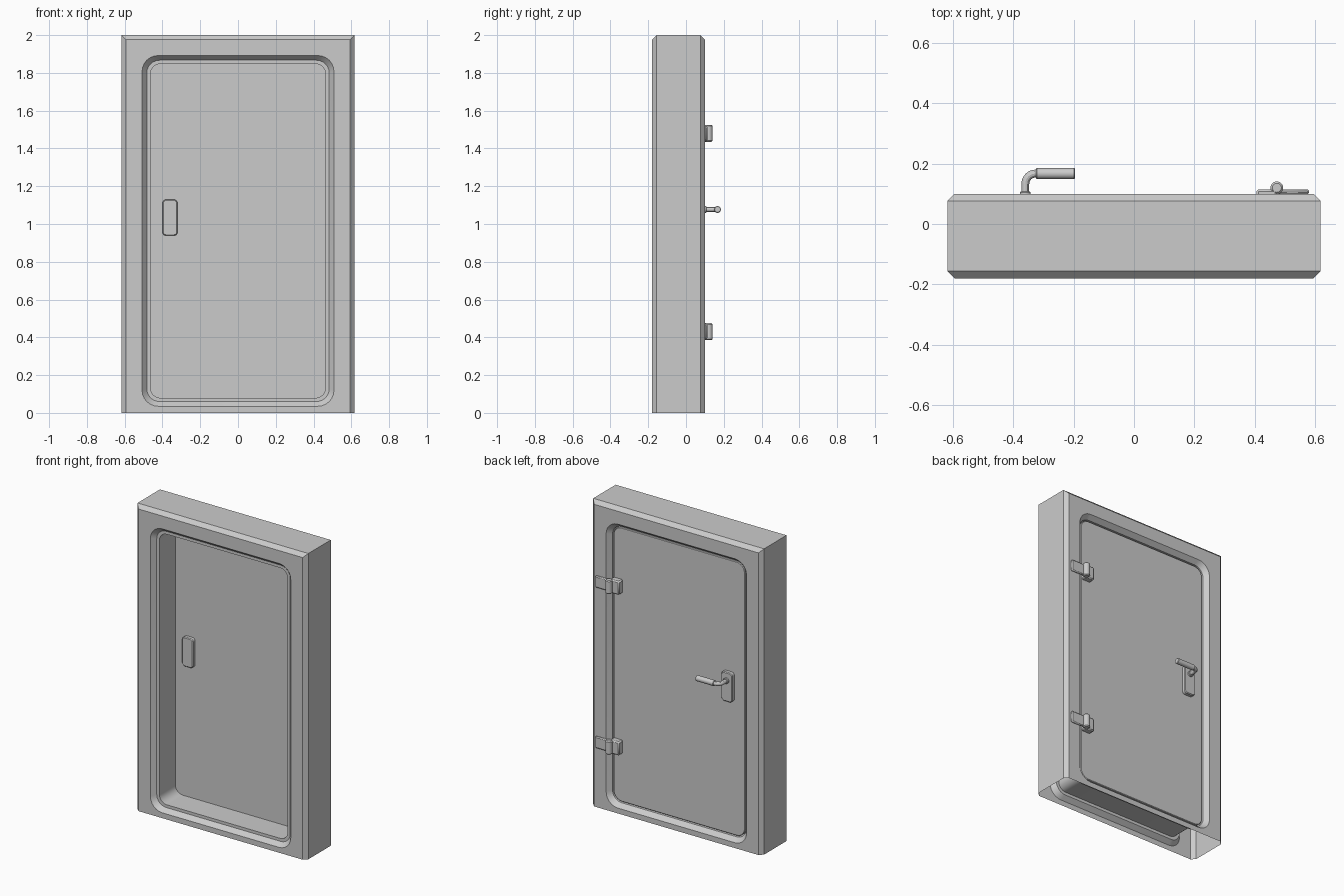
import bpy, bmesh, math
from mathutils import Vector

cube = bpy.data.objects.get("Cube")
if cube:
    bpy.data.objects.remove(cube, do_unlink=True)

GRAY = (0.6, 0.6, 0.6, 1)
mat = bpy.data.materials.new("plain_gray")
mat.use_nodes = True
mat.diffuse_color = GRAY
mat.node_tree.nodes["Principled BSDF"].inputs["Base Color"].default_value = GRAY


def finish(obj, bevel=0):
    """Give the object its material, an optional chamfer and smooth shading."""
    obj.data.materials.clear()
    obj.data.materials.append(mat)
    bpy.ops.object.select_all(action="DESELECT")
    obj.select_set(True)
    bpy.context.view_layer.objects.active = obj
    if bevel:
        mod = obj.modifiers.new("chamfer", "BEVEL")
        mod.width, mod.segments = bevel, 1
        mod.limit_method, mod.angle_limit = "ANGLE", math.radians(40)
    bpy.ops.object.shade_smooth_by_angle(angle=math.radians(30))
    return obj


def add_mesh(name, bm, bevel=0):
    mesh = bpy.data.meshes.new(name)
    bm.to_mesh(mesh)
    bm.free()
    obj = bpy.data.objects.new(name, mesh)
    bpy.context.collection.objects.link(obj)
    return finish(obj, bevel)


def rounded_rect(cx, half, z0, z1, r, y, steps=6):
    """Outline in the xz plane; zero radius stacks the corner points."""
    pts = []
    corners = [(1, z1 - r), (-1, z1 - r), (-1, z0 + r), (1, z0 + r)]
    for quarter, (side, cz) in enumerate(corners):
        for i in range(steps + 1):
            a = math.pi / 2 * (quarter + i / steps)
            pts.append((cx + side * (half - r) + r * math.cos(a), y, cz + r * math.sin(a)))
    return pts


def loft(rings, closed=False):
    """Join equal outlines; either loop back to the first or cap both ends."""
    bm = bmesh.new()
    loops = [[bm.verts.new(p) for p in ring] for ring in rings]
    n = len(loops[0])
    pairs = list(zip(loops, loops[1:]))
    if closed:
        pairs.append((loops[-1], loops[0]))
    else:
        bm.faces.new(loops[0])
        bm.faces.new(loops[-1])
    for a, b in pairs:
        for i in range(n):
            j = (i + 1) % n
            bm.faces.new((a[i], a[j], b[j], b[i]))
    bmesh.ops.remove_doubles(bm, verts=bm.verts, dist=0.0001)
    bmesh.ops.recalc_face_normals(bm, faces=bm.faces)
    return bm


def slab(name, cx, half, z0, z1, r, y_in, y_out, edge):
    """Rounded plate with a chamfered rim on its y_out side."""
    d = math.copysign(edge, y_out - y_in)
    return add_mesh(name, loft([
        rounded_rect(cx, half, z0, z1, r, y_in),
        rounded_rect(cx, half, z0, z1, r, y_out - d),
        rounded_rect(cx, half - edge, z0 + edge, z1 - edge, r - edge, y_out)]))


def box(name, x0, x1, y0, y1, z0, z1, bevel):
    bm = bmesh.new()
    bmesh.ops.create_cube(bm, size=1)
    for v in bm.verts:
        v.co = ((x0 + x1) / 2 + v.co.x * (x1 - x0),
                (y0 + y1) / 2 + v.co.y * (y1 - y0),
                (z0 + z1) / 2 + v.co.z * (z1 - z0))
    return add_mesh(name, bm, bevel)


def rod(name, start, end, r, bevel=0):
    start, end = Vector(start), Vector(end)
    bm = bmesh.new()
    bmesh.ops.create_cone(bm, cap_ends=True, segments=24, radius1=r, radius2=r,
                          depth=(end - start).length)
    turn = (end - start).to_track_quat("Z", "Y")
    for v in bm.verts:
        v.co = turn @ v.co + (start + end) / 2
    return add_mesh(name, bm, bevel)


# Frame: chamfered outside, stepped opening, open underneath
FRONT, BACK, EDGE, W = -0.18, 0.10, 0.024, 0.618
DOOR_FRONT, DOOR_BACK = 0.015, 0.07


def outer(inset, y):
    return rounded_rect(0, W - inset, 0, 2 - inset, 0, y)


def opening(inset, y):
    return rounded_rect(0, 0.508 - inset, 0.035 + inset, 1.892 - inset, 0.085 - inset * 0.7, y)


frame = loft([
    outer(EDGE, FRONT), outer(0, FRONT + EDGE), outer(0, BACK - EDGE), outer(EDGE, BACK),
    opening(0, BACK), opening(0.025, DOOR_BACK), opening(0.025, DOOR_FRONT),
    opening(0.044, DOOR_FRONT), opening(0.044, FRONT + 0.03),
    opening(0.025, FRONT + 0.03), opening(0, FRONT)], closed=True)
underside = [f for f in frame.faces if all(v.co.z < 0.001 for v in f.verts)]
bmesh.ops.delete(frame, geom=underside, context="FACES")
add_mesh("door_frame", frame)

# Door leaf
slab("door_panel", 0, 0.476, 0.067, 1.86, 0.06, DOOR_FRONT, DOOR_BACK, 0.004)

# Lock plates on both faces
HX, HZ = -0.36, 1.077
slab("front_lock_plate", HX, 0.04, 0.938, 1.13, 0.02, DOOR_FRONT, DOOR_FRONT - 0.025, 0.005)
slab("back_lock_plate", HX, 0.04, 0.938, 1.13, 0.02, DOOR_BACK, DOOR_BACK + 0.025, 0.005)

# Lever handle: collar, bent neck and grip
rod("handle_collar", (HX, 0.09, HZ), (HX, 0.108, HZ), 0.018, 0.003)
GRIP_Y, BEND = 0.167, 0.034
path = [(HX, 0.1, HZ)]
for i in range(9):
    a = math.pi / 2 * i / 8
    path.append((HX + BEND * (1 - math.cos(a)), GRIP_Y - BEND * (1 - math.sin(a)), HZ))
path.append((HX + BEND + 0.01, GRIP_Y, HZ))
curve = bpy.data.curves.new("handle_neck", "CURVE")
curve.dimensions = "3D"
curve.bevel_depth, curve.bevel_resolution, curve.use_fill_caps = 0.013, 4, True
spline = curve.splines.new("POLY")
spline.points.add(len(path) - 1)
for point, co in zip(spline.points, path):
    point.co = (*co, 1)
neck = bpy.data.objects.new("handle_neck", curve)
bpy.context.collection.objects.link(neck)
bpy.ops.object.select_all(action="DESELECT")
neck.select_set(True)
bpy.context.view_layer.objects.active = neck
bpy.ops.object.convert(target="MESH")
finish(bpy.context.view_layer.objects.active)
rod("handle_grip", (-0.325, GRIP_Y, HZ), (-0.195, GRIP_Y, HZ), 0.018, 0.003)

# Hinges
for place, z in (("lower", 0.43), ("upper", 1.48)):
    box(place + "_hinge_frame_leaf", 0.47, 0.58, BACK - 0.002, 0.115, z - 0.038, z + 0.038, 0.006)
    box(place + "_hinge_door_leaf", 0.405, 0.475, DOOR_BACK - 0.002, 0.115, z - 0.045, z + 0.045, 0.008)
    rod(place + "_hinge_barrel", (0.473, 0.12, z - 0.045), (0.473, 0.12, z + 0.045), 0.021, 0.006)
